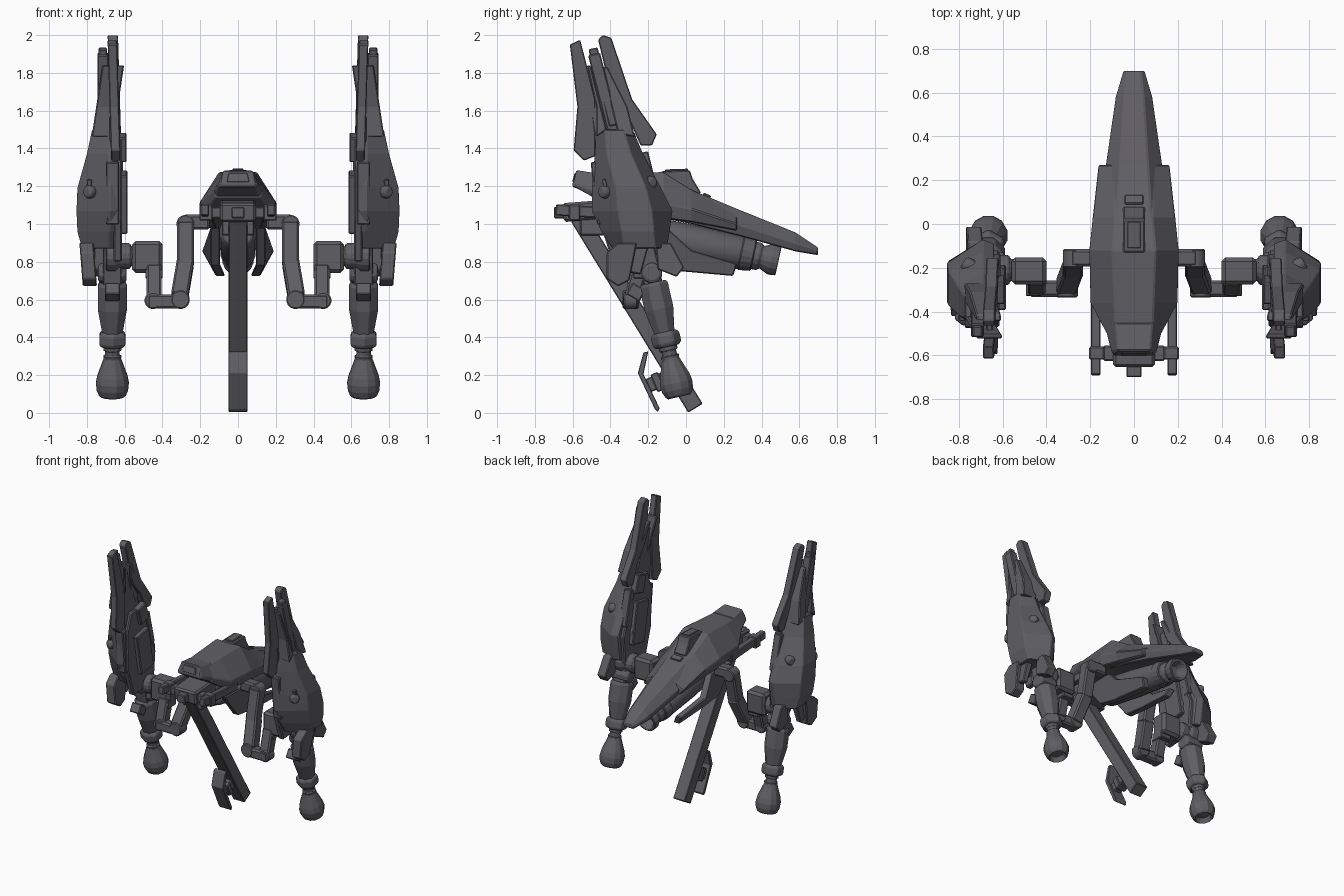
import bpy, bmesh, math
from mathutils import Vector

grey = bpy.data.materials.new("dark grey")
grey.diffuse_color = (0.115, 0.112, 0.125, 1)


def build(name, verts, faces, pair=False, bevel=0.006, smooth=False):
    """Make one object, or a left and right copy mirrored in x."""
    for tag, s in ((("_right", 1), ("_left", -1)) if pair else (("", 1),)):
        me = bpy.data.meshes.new(name + tag)
        me.from_pydata([(s * v[0], v[1], v[2]) for v in verts], [], faces)
        bm = bmesh.new()
        bm.from_mesh(me)
        bmesh.ops.recalc_face_normals(bm, faces=bm.faces)
        bm.to_mesh(me)
        bm.free()
        me.materials.append(grey)
        ob = bpy.data.objects.new(name + tag, me)
        bpy.context.collection.objects.link(ob)
        if bevel:
            mod = ob.modifiers.new("edge", "BEVEL")
            mod.width, mod.segments = bevel, 1
            mod.limit_method, mod.angle_limit = "ANGLE", math.radians(30)
        if smooth:
            bpy.ops.object.select_all(action="DESELECT")
            ob.select_set(True)
            bpy.context.view_layer.objects.active = ob
            bpy.ops.object.shade_smooth_by_angle(angle=math.radians(35))


def loft(name, rings, **kw):
    """Skin a row of equal rings and close both ends."""
    n = len(rings[0])
    verts = [v for r in rings for v in r]
    faces = [(i * n + j, i * n + (j + 1) % n, (i + 1) * n + (j + 1) % n, (i + 1) * n + j)
             for i in range(len(rings) - 1) for j in range(n)]
    faces += [tuple(range(n)), tuple(range(len(verts) - n, len(verts)))]
    build(name, verts, faces, **kw)


def prism(name, poly, x0, x1, shift=0.0, **kw):
    """Side outline in (y, z) given thickness in x; shift leans it in x with height."""
    loft(name, [[(x + shift * (z - poly[0][1]), y, z) for y, z in poly] for x in (x0, x1)], **kw)


def frame(p0, p1):
    p0, p1 = Vector(p0), Vector(p1)
    d = (p1 - p0).normalized()
    ref = Vector((1, 0, 0)) if abs(d.x) < 0.8 else Vector((0, 1, 0))
    a = (ref - d * ref.dot(d)).normalized()
    return p0, p1, d, a, d.cross(a)


def beam(name, p0, p1, w, h, end=1.0, **kw):
    """Rectangular bar; w runs along x (or y when the bar itself runs along x)."""
    p0, p1, d, a, b = frame(p0, p1)
    loft(name, [[p + a * (i * w / 2 * k) + b * (j * h / 2 * k)
                 for i, j in ((-1, -1), (1, -1), (1, 1), (-1, 1))]
                for p, k in ((p0, 1), (p1, end))], **kw)


def lathe(name, p0, p1, profile, sides=16, **kw):
    """Turned part: profile of (fraction along the axis, radius)."""
    p0, p1, d, a, b = frame(p0, p1)
    loft(name, [[p0.lerp(p1, t) + (a * math.cos(q) + b * math.sin(q)) * r
                 for q in [2 * math.pi * (k + 0.5) / sides for k in range(sides)]]
                for t, r in profile], **kw)


def hull(name, rows):
    loft(name, [[(-wb, y, zb), (-wm, y, zm), (-wt, y, zt), (wt, y, zt), (wm, y, zm), (wb, y, zb)]
                for y, wt, zt, wm, zm, wb, zb in rows])


# Central hull: high hooded nose, broad shroud and long tail
hull("hull_shroud", [(-.50, .085, 1.26, .125, 1.18, .12, 1.14), (-.36, .09, 1.265, .20, 1.12, .18, 1.05),
                     (-.12, .10, 1.275, .205, 1.11, .19, 1.03), (.03, .085, 1.18, .19, 1.08, .17, 1.01),
                     (.27, .08, 1.05, .165, 1.00, .14, .965)])
hull("nose_hood", [(-.60, .085, 1.215, .095, 1.205, .09, 1.195), (-.58, .075, 1.285, .105, 1.21, .10, 1.19),
                   (-.45, .085, 1.265, .14, 1.16, .12, 1.12)])
loft("hood_panel", [[(-w, y, z), (w, y, z), (w, y + .02, z), (-w, y + .02, z)]
                    for w, y, z in ((.06, -.603, 1.222), (.05, -.59, 1.27))], bevel=.003)
hull("hull_tail", [(-.12, .09, 1.25, .16, 1.12, .14, 1.03), (.03, .08, 1.18, .15, 1.09, .13, 1.0),
                   (.27, .065, 1.08, .13, 1.0, .11, .94), (.58, .045, .955, .085, .90, .07, .855),
                   (.70, .03, .875, .05, .86, .04, .835)])
prism("top_hatch", [(-.15, 1.2), (-.13, 1.28), (.02, 1.285), (.035, 1.24), (.08, 1.165), (.03, 1.13)], -.05, .05)
beam("hatch_panel", (0, -.11, 1.283), (0, .01, 1.287), .06, .012, bevel=.003)
beam("rear_vent", (0, .09, 1.157), (0, .13, 1.14), .085, .02, bevel=.004)

# Nose sensor block, cross bar and prongs
beam("nose_block", (0, -.65, 1.06), (0, -.40, 1.08), .19, .10, bevel=.012)
beam("nose_sensor", (0, -.70, 1.06), (0, -.64, 1.06), .07, .06)
beam("nose_crossbar", (-.14, -.59, 1.06), (.14, -.59, 1.06), .07, .06)
beam("prong", (.175, -.69, 1.075), (.175, -.28, 1.05), .045, .06, pair=True)
beam("prong_clamp", (.17, -.62, 1.06), (.17, -.56, 1.06), .07, .085, pair=True)
beam("chin_block", (0, -.56, .99), (0, -.2, .99), .17, .10)

# Belly engine and side plates
lathe("engine", (0, -.30, .96), (0, .33, .84), [(0, .08), (.06, .10), (.5, .10), (.97, .088), (1, .075)],
      sides=18, smooth=True)
lathe("engine_collar", (0, .29, .85), (0, .36, .835), [(0, .095), (1, .085)], sides=18)
lathe("engine_nozzle", (0, .33, .84), (0, .49, .805),
      [(0, .06), (.15, .075), (.35, .075), (.45, .062), (.75, .085), (1, .08), (1, .062), (.6, .035)],
      sides=16, bevel=.003)
plate = [(-.36, .98), (-.20, .78), (-.03, .75), (.25, .725), (.27, .79), (.03, .86), (-.1, .98)]
loft("belly_plate", [[(x + .5 * (z - .72) - 1.0 * max(0, z - .88), y, z) for y, z in plate]
                     for x in (.065, .115)], pair=True)

# Long boom under the nose with its foot plate
beam("boom", (0, -.57, 1.035), (0, .05, .025), .10, .09, bevel=.005)
prism("foot_plate", [(-.225, .32), (-.255, .21), (-.165, .02), (-.15, .005), (-.14, .025),
                     (-.225, .205), (-.20, .325)], -.05, .05, bevel=.003)
beam("foot_bracket", (0, -.21, .14), (0, -.07, .20), .06, .075)
beam("foot_bracket_block", (0, -.17, .155), (0, -.13, .172), .08, .10)

# Swan-neck arms from hull to pods
beam("arm_root", (.15, -.155, 1.01), (.29, -.155, 1.01), .08, .08, pair=True, bevel=.012)
lathe("arm_upper_joint", (.278, -.20, 1.0), (.278, -.115, 1.0), [(0, .048), (1, .048)], pair=True, smooth=True)
beam("arm_upper", (.278, -.16, 1.01), (.278, -.21, .78), .09, .085, pair=True, bevel=.01)
beam("arm_middle", (.278, -.20, .80), (.31, -.285, .61), .09, .09, pair=True, bevel=.01)
lathe("arm_elbow", (.305, -.335, .60), (.305, -.25, .60), [(0, .05), (1, .05)], pair=True, smooth=True)
beam("arm_lower", (.30, -.295, .59), (.48, -.295, .59), .075, .075, pair=True, bevel=.012)
lathe("arm_wrist", (.45, -.33, .595), (.45, -.255, .595), [(0, .045), (1, .045)], pair=True, smooth=True)
beam("arm_riser", (.445, -.29, .60), (.445, -.24, .78), .08, .08, pair=True, bevel=.01)
beam("shoulder_box", (.40, -.215, .825), (.56, -.215, .825), .125, .17, pair=True, bevel=.018)
beam("shoulder_clamp", (.40, -.23, .74), (.49, -.23, .74), .10, .06, pair=True)
lathe("shoulder_axle", (.54, -.21, .83), (.70, -.21, .83),
      [(0, .05), (.15, .05), (.2, .07), (.6, .07), (.65, .085), (1, .085)], pair=True)

# Pod armour: faceted outer shell, sections by height
rows = [(.87, -.39, -.10, .825, -.33, -.16), (.96, -.45, -.085, .85, -.34, -.17),
        (1.07, -.50, -.07, .855, -.36, -.18), (1.19, -.50, -.13, .85, -.37, -.21),
        (1.37, -.485, -.225, .80, -.42, -.29), (1.50, -.475, -.28, .772, -.43, -.33)]
loft("pod_armour", [[(.64, y0 + .02, z), (.68, y0, z), (xo, a, z), (xo, b, z), (.69, y1, z), (.64, y1 - .02, z)]
                    for z, y0, y1, xo, a, b in rows], pair=True, bevel=.005)
# Armour horns either side of the barrel slot
prism("front_horn", [(-.475, 1.46), (-.475, 1.62), (-.525, 1.84), (-.505, 1.84), (-.42, 1.50)],
      .66, .775, shift=-.15, pair=True)
prism("rear_horn", [(-.36, 1.48), (-.445, 1.83), (-.415, 1.83), (-.31, 1.62), (-.27, 1.46)],
      .66, .772, shift=-.15, pair=True)
lathe("front_bolt", (.76, -.40, 1.17), (.80, -.45, 1.17), [(0, .035), (.8, .035), (1, .025)], sides=12, pair=True)
lathe("rear_bolt", (.72, -.21, 1.22), (.78, -.175, 1.22), [(0, .035), (.8, .035), (1, .025)], sides=12, pair=True)
beam("bolt_tab", (.79, -.425, 1.19), (.785, -.435, 1.235), .025, .02, pair=True, bevel=.003)

# Upper blades and barrel
prism("front_blade", [(-.575, 1.62), (-.615, 1.95), (-.56, 1.975), (-.48, 1.66), (-.48, 1.36), (-.54, 1.335),
                      (-.595, 1.39)], .63, .68, shift=.03, pair=True, bevel=.005)
prism("rear_blade", [(-.39, 1.66), (-.465, 1.975), (-.44, 2.0), (-.395, 1.985), (-.285, 1.66), (-.155, 1.475),
                     (-.18, 1.415), (-.24, 1.415), (-.30, 1.55)], .625, .68, shift=.03, pair=True, bevel=.005)
beam("barrel", (.715, -.38, 1.48), (.715, -.487, 1.90), .06, .065, pair=True)
beam("barrel_tip", (.715, -.475, 1.85), (.715, -.492, 1.93), .045, .05, pair=True)
beam("barrel_guard", (.735, -.385, 1.52), (.725, -.455, 1.80), .03, .045, pair=True)
beam("blade_spine", (.66, -.36, 1.30), (.66, -.475, 1.76), .05, .19, end=.6, pair=True)

# Inner pod frame
prism("inner_frame", [(-.39, .80), (-.46, 1.02), (-.47, 1.30), (-.42, 1.45), (-.30, 1.45), (-.20, 1.25),
                      (-.12, 1.05), (-.14, .82)], .615, .66, pair=True, bevel=.008)
beam("inner_box", (.605, -.26, .96), (.605, -.32, 1.27), .04, .15, pair=True)
beam("upper_inner_box", (.615, -.28, 1.34), (.615, -.32, 1.47), .05, .10, pair=True)
beam("inner_rail", (.665, -.44, 1.0), (.665, -.475, 1.33), .07, .06, pair=True)
beam("rear_fin", (.64, -.16, 1.12), (.64, -.225, 1.38), .06, .05, pair=True)
lathe("inner_hub", (.585, -.25, 1.06), (.64, -.25, 1.06), [(0, .04), (.4, .055), (1, .055)], sides=12, pair=True)

# Lower skirt flaps
prism("front_flap", [(-.36, .90), (-.42, .85), (-.42, .71), (-.36, .67), (-.30, .70), (-.26, .90)],
      .765, .84, shift=.08, pair=True)
prism("rear_flap", [(-.16, .90), (-.15, .76), (-.05, .72), (-.01, .77), (-.08, .90)],
      .69, .76, shift=-.05, pair=True)
beam("skirt_plate", (.78, -.25, .90), (.79, -.28, .74), .05, .11, end=.75, pair=True)

# Legs: hip, shin, collar, neck and bulb foot
leg = lambda z: (.665, -.2 + (.8 - z) * .23, z)
beam("hip", leg(.93), leg(.66), .10, .10, pair=True)
lathe("knee", (.59, -.18, .74), (.74, -.18, .74), [(0, .045), (.1, .055), (.9, .055), (1, .045)], sides=12, pair=True)
lathe("shin", leg(.69), leg(.41), [(0, .074), (.06, .083), (.5, .083), (1, .055)], sides=8, pair=True, bevel=.003)
beam("knee_pad", (.665, -.30, .66), (.665, -.23, .62), .08, .07, pair=True)
lathe("ankle_collar", leg(.43), leg(.35), [(0, .065), (.2, .08), (.8, .08), (1, .065)], sides=6, pair=True)
lathe("ankle_neck", leg(.36), leg(.27), [(0, .05), (.3, .05), (.35, .04), (.6, .04), (.65, .05), (1, .045)],
      sides=10, pair=True, bevel=.002)
lathe("bulb_foot", leg(.295), leg(.085), [(0, .045), (.12, .054), (.48, .083), (.65, .09), (.82, .086), (.95, .074),
                                           (1, .062), (.95, .055), (.85, .04)], sides=12, pair=True, bevel=0)
